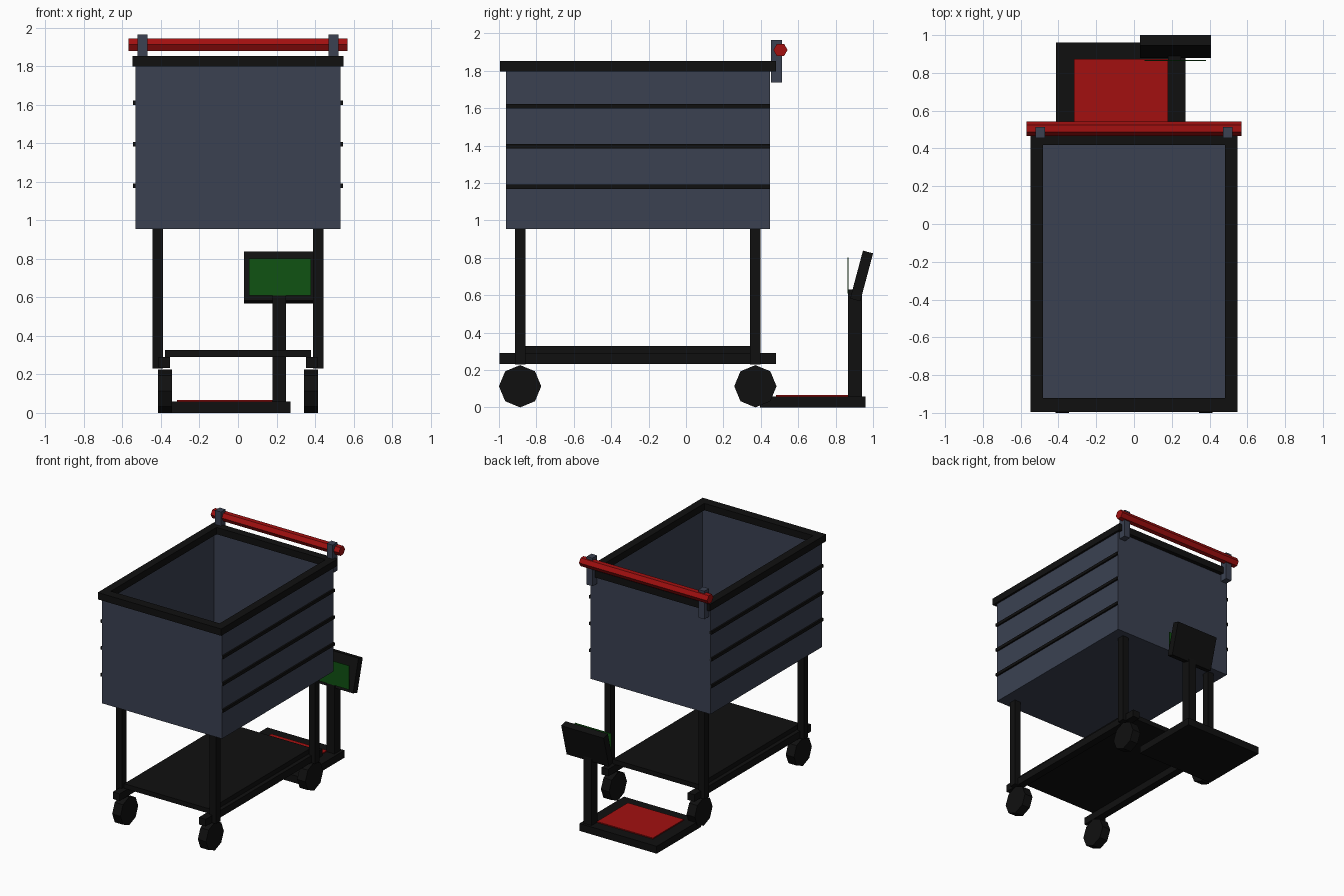
import bpy, bmesh, math
from mathutils import Matrix, Vector

if "Cube" in bpy.data.objects:
    bpy.data.objects.remove(bpy.data.objects["Cube"])


def mat(name, rgb):
    m = bpy.data.materials.new(name)
    m.diffuse_color = (*rgb, 1)
    m.use_nodes = True
    m.node_tree.nodes["Principled BSDF"].inputs["Base Color"].default_value = m.diffuse_color
    return m


SLATE = mat("slate", (0.043, 0.053, 0.083))
BLACK = mat("black", (0.005, 0.005, 0.005))
RED = mat("red", (0.36, 0.005, 0.005))
GREEN = mat("green", (0.005, 0.085, 0.006))


def finish(name, bm, material):
    bmesh.ops.recalc_face_normals(bm, faces=bm.faces)
    me = bpy.data.meshes.new(name)
    bm.to_mesh(me)
    bm.free()
    me.materials.append(material)
    ob = bpy.data.objects.new(name, me)
    bpy.context.collection.objects.link(ob)
    return ob


def box(name, x, y, z, material):
    """Box from (min, max) pairs."""
    bm = bmesh.new()
    size = Vector((x[1] - x[0], y[1] - y[0], z[1] - z[0]))
    mid = Vector((sum(x) / 2, sum(y) / 2, sum(z) / 2))
    bmesh.ops.create_cube(bm, size=1, matrix=Matrix.Translation(mid) @ Matrix.Diagonal((*size, 1)))
    return finish(name, bm, material)


def rod(name, centre, radius, length, sides, material):
    """Prism lying along x with a corner pointing up."""
    bm = bmesh.new()
    bmesh.ops.create_cone(bm, cap_ends=True, segments=sides, radius1=radius, radius2=radius, depth=length,
                          matrix=Matrix.Translation(centre) @ Matrix.Rotation(math.pi / 2, 4, 'Y'))
    return finish(name, bm, material)


def ring(name, outer, inner, z, material):
    """Rectangular frame; outer and inner are (x half width, y min, y max)."""
    bm = bmesh.new()
    loops = []
    for (w, a, b), h in ((outer, z[0]), (outer, z[1]), (inner, z[1]), (inner, z[0])):
        loops.append([bm.verts.new((px, py, h)) for px, py in ((-w, a), (w, a), (w, b), (-w, b))])
    for i in range(4):
        p, q = loops[i], loops[(i + 1) % 4]
        for j in range(4):
            k = (j + 1) % 4
            bm.faces.new((p[j], p[k], q[k], q[j]))
    return finish(name, bm, material)


# open bin: walls and floor
ring("bin_walls", (0.532, -0.963, 0.449), (0.512, -0.943, 0.429), (0.955, 1.82), SLATE)
box("bin_floor", (-0.515, 0.515), (-0.945, 0.431), (0.955, 0.975), SLATE)
ring("bin_rim", (0.548, -0.995, 0.481), (0.483, -0.922, 0.418), (1.797, 1.852), BLACK)

# push handle
rod("push_handle", (0, 0.505, 1.911), 0.038, 1.138, 6, RED)

for s, side in ((-1, "left"), (1, "right")):
    def span(a, b):
        return tuple(sorted((s * a, s * b)))
    box(f"handle_bracket_{side}", span(0.47, 0.522), (0.455, 0.513), (1.738, 1.964), SLATE)
    # side ribs
    for i, z in enumerate((1.18, 1.395, 1.61)):
        box(f"rib_{side}_{i + 1}", span(0.525, 0.545), (-0.963, 0.449), (z - 0.012, z + 0.012), BLACK)
    # base rail, legs and wheels
    box(f"base_rail_{side}", span(0.352, 0.412), (-0.998, 0.482), (0.233, 0.29), BLACK)
    for y, end in ((-0.887, "front"), (0.371, "back")):
        box(f"{end}_leg_{side}", span(0.389, 0.444), (y - 0.028, y + 0.028), (0.23, 0.96), BLACK)
        rod(f"{end}_wheel_{side}", (s * 0.38, y, 0.113), 0.113, 0.073, 8, BLACK)

# lower shelf
box("lower_shelf", (-0.38, 0.38), (-0.9, 0.385), (0.289, 0.327), BLACK)

# scale platform behind the cart
box("scale_platform", (-0.412, 0.273), (0.396, 0.96), (0, 0.059), BLACK)
box("scale_plate", (-0.317, 0.18), (0.48, 0.873), (0.058, 0.067), RED)
box("display_post", (0.18, 0.25), (0.866, 0.94), (0.05, 0.63), BLACK)

# tilted display with an upright green screen
display = box("display_case", (-0.188, 0.188), (-0.028, 0.028), (-0.1325, 0.1325), BLACK)
display.data.transform(Matrix.Translation((0.219, 0.939, 0.703)) @ Matrix.Rotation(math.radians(-15), 4, 'X'))
box("display_screen", (0.056, 0.38), (0.863, 0.868), (0.61, 0.802), GREEN)
